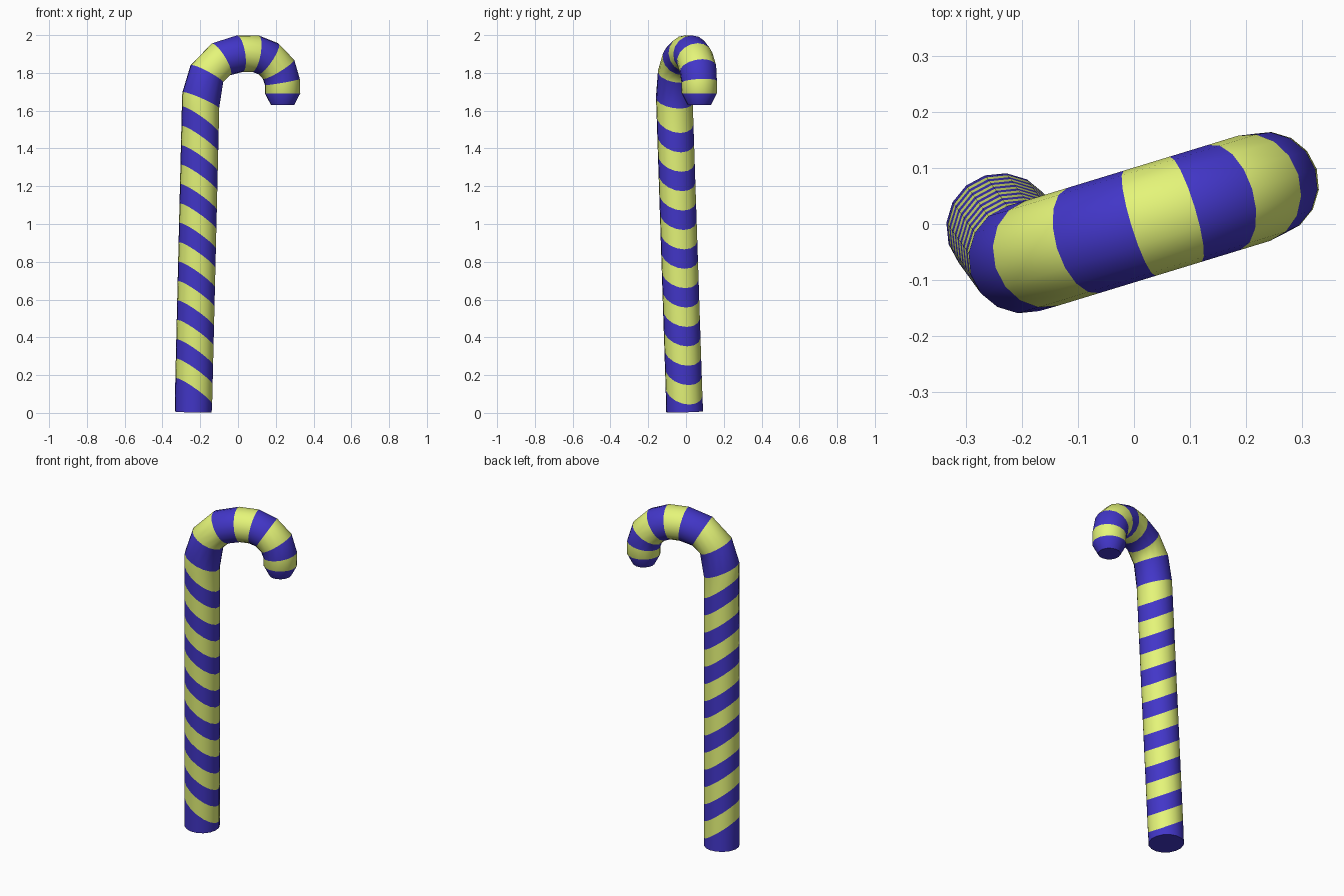
import bpy, bmesh, math
from mathutils import Vector

if "Cube" in bpy.data.objects:
    bpy.data.objects.remove(bpy.data.objects["Cube"])

SIDES, R = 16, 0.098
ANG = math.radians(17)                      # heading of the hook seen from above
H = Vector((math.cos(ANG), math.sin(ANG), 0))
V = Vector((-H.y, H.x, 0))
Z = Vector((0, 0, 1))
BASE, TOP = Vector((-0.237, -0.007, 0.005)), Vector((-0.197, -0.062, 1.67))


def material(name, color):
    m = bpy.data.materials.new(name)
    m.diffuse_color = color
    m.use_nodes = True
    m.node_tree.nodes["Principled BSDF"].inputs["Base Color"].default_value = m.diffuse_color
    return m


bm = bmesh.new()


def ring(center, u, v=V, r=R):
    return [bm.verts.new(center + r * (math.cos(a) * u + math.sin(a) * v))
            for a in (2 * math.pi * i / SIDES for i in range(SIDES))]


# Shaft: square-cut base, then slanted rings that make diagonal stripes
axis = (TOP - BASE).normalized()
u0 = (H - axis * H.dot(axis)).normalized()
rings = [ring(BASE, u0, axis.cross(u0))]
N = 16
for i in range(1, N + 1):
    z = 0.11 + (1.655 - 0.11) * (i - 1) / (N - 1)
    slope = 0.72 if i < N else 0.45
    rings.append(ring(BASE.lerp(TOP, z / TOP.z), H - slope * Z))

# Hook: (x, z) centre line that tightens toward the tip
path = [(-0.197, 1.67), (-0.165, 1.795), (-0.09, 1.872), (0.01, 1.902), (0.092, 1.902),
        (0.16, 1.875), (0.214, 1.82), (0.235, 1.752), (0.236, 1.692)]
pts = [Vector((TOP.x + (x - TOP.x), TOP.y + (x - TOP.x) * math.tan(ANG), z)) for x, z in path]
for i in range(1, len(pts)):
    t = pts[min(i + 1, len(pts) - 1)] - pts[i - 1]
    if i == len(pts) - 1:
        t = -Z
    t.normalize()
    u = H * t.z - Z * t.dot(H)
    rings.append(ring(pts[i], u.normalized(), r=0.094 if i > 6 else R))

# Rounded tip
rings.append(ring(pts[-1] - 0.062 * Z, -H, r=0.062))

# Skin the rings, alternating the two stripe colours
for k, (a, b) in enumerate(zip(rings, rings[1:])):
    for i in range(SIDES):
        j = (i + 1) % SIDES
        bm.faces.new((a[i], a[j], b[j], b[i])).material_index = k % 2
bm.faces.new(rings[0])
bm.faces.new(rings[-1])
bmesh.ops.recalc_face_normals(bm, faces=bm.faces)

me = bpy.data.meshes.new("striped_cane")
bm.to_mesh(me)
bm.free()
me.materials.append(material("blue_stripe", (0.055, 0.037, 0.58, 1)))
me.materials.append(material("yellow_stripe", (0.78, 0.91, 0.19, 1)))
cane = bpy.data.objects.new("striped_cane", me)
bpy.context.collection.objects.link(cane)
bpy.context.view_layer.objects.active = cane
cane.select_set(True)
bpy.ops.object.shade_smooth_by_angle(angle=math.radians(40))
